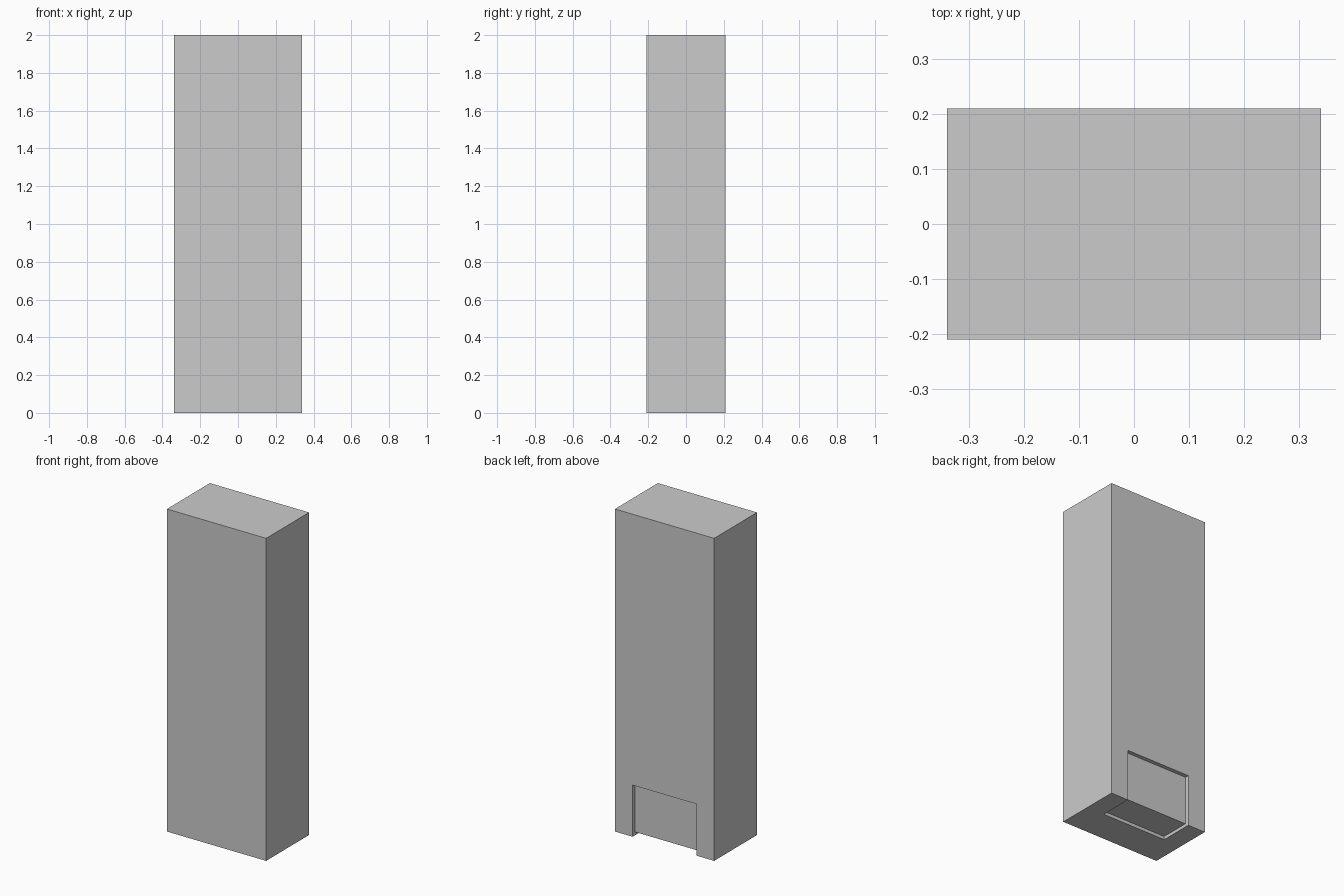
import bpy

if "Cube" in bpy.data.objects:
    bpy.data.objects.remove(bpy.data.objects["Cube"])

W, D, H = 0.68, 0.42, 2.0      # cabinet size
NX = 0.22                      # half width of the recess


def box(name, x0, x1, y0, y1, z0, z1):
    bpy.ops.mesh.primitive_cube_add(size=1, location=((x0 + x1) / 2, (y0 + y1) / 2, (z0 + z1) / 2))
    ob = bpy.context.object
    ob.name = name
    ob.scale = (x1 - x0, y1 - y0, z1 - z0)
    bpy.ops.object.transform_apply(location=True, rotation=False, scale=True)
    return ob


def cut(target, cutter):
    mod = target.modifiers.new("cut", 'BOOLEAN')
    mod.operation = 'DIFFERENCE'
    mod.solver = 'EXACT'
    mod.object = cutter
    bpy.context.view_layer.objects.active = target
    bpy.ops.object.modifier_apply(modifier=mod.name)
    bpy.data.objects.remove(cutter, do_unlink=True)


# Tall cabinet body
cabinet = box("cabinet", -W / 2, W / 2, -D / 2, D / 2, 0, H)

# Shallow access recess low on the back face
cut(cabinet, box("back_recess_cutter", -NX, NX, D / 2 - 0.025, D / 2 + 0.1, -0.1, 0.32))

# Shallow recess wrapping under the base
cut(cabinet, box("base_recess_cutter", -NX, NX, 0.0, D / 2 + 0.1, -0.1, 0.02))
